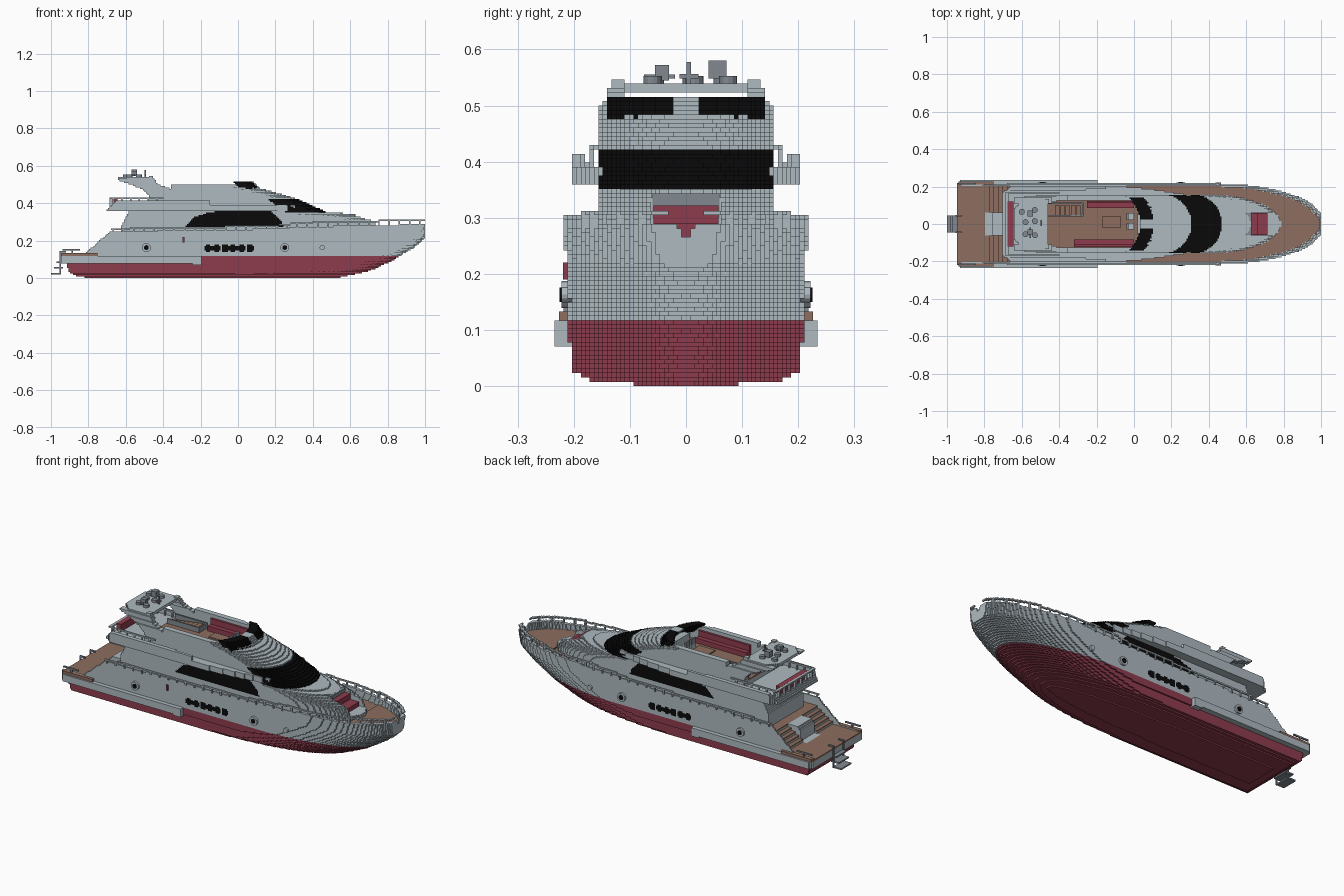
import bpy, math

cube = bpy.data.objects.get("Cube")
if cube:
    bpy.data.objects.remove(cube)

S = 2 / 256  # block size


def material(name, r, g, b):
    m = bpy.data.materials.new(name)
    m.use_nodes = True
    m.diffuse_color = (r, g, b, 1)
    m.node_tree.nodes["Principled BSDF"].inputs["Base Color"].default_value = (r, g, b, 1)
    return m


MATS = [material("pale_grey", .42, .49, .53), material("antifoul_red", .27, .045, .075),
        material("teak_brown", .27, .155, .115), material("glass_black", .003, .003, .003),
        material("dark_grey", .22, .25, .28)]
GREY, RED, TEAK, BLACK, DARK = range(5)


def lerp(pts, t):
    if t <= pts[0][0]:
        return pts[0][1]
    for (a, u), (b, v) in zip(pts, pts[1:]):
        if t <= b:
            return u + (v - u) * (t - a) / (b - a)
    return pts[-1][1]


def taper(x, nose, length, p):
    """1 on the parallel body, falling to 0 at the nose."""
    t = (x - nose + length) / length
    return 1 if t <= 0 else 0 if t >= 1 else math.sqrt(1 - t ** p)


def make_object(name, verts, faces, mats):
    me = bpy.data.meshes.new(name)
    me.from_pydata(verts, [], faces)
    for m in MATS:
        me.materials.append(m)
    me.polygons.foreach_set("material_index", mats)
    me.update()
    ob = bpy.data.objects.new(name, me)
    bpy.context.scene.collection.objects.link(ob)
    return ob


def block_part(name, x0, x1, w, z0, z1, rule):
    """Stepped block surface of every cell whose rule(x, y, z) gives a colour."""
    cells = {}
    n = math.ceil(w / S)
    for i in range(math.floor((x0 + 1) / S), math.ceil((x1 + 1) / S)):
        for k in range(max(0, math.floor(z0 / S)), math.ceil(z1 / S)):
            for j in range(-n, n):
                c = rule(-1 + (i + .5) * S, (j + .5) * S, (k + .5) * S)
                if c is not None:
                    cells[i, j, k] = c
    index, verts, faces, mats = {}, [], [], []

    def vert(p):
        if p not in index:
            index[p] = len(verts)
            verts.append((-1 + p[0] * S, p[1] * S, p[2] * S))
        return index[p]

    for axis in range(3):
        run = 1 if axis == 0 else 0          # faces are joined in strips along this axis
        other = 3 - axis - run
        for side in (-1, 1):
            def open_face(c):
                q = list(c)
                q[axis] += side
                return c in cells and tuple(q) not in cells

            def step(c, d):
                q = list(c)
                q[run] += d
                return tuple(q)

            for c, col in cells.items():
                if not open_face(c):
                    continue
                prev = step(c, -1)
                if cells.get(prev) == col and open_face(prev):
                    continue
                length = 1
                while cells.get(step(c, length)) == col and open_face(step(c, length)):
                    length += 1
                quad = []
                for a, b in ((0, 0), (length, 0), (length, 1), (0, 1)):
                    p = list(c)
                    p[run] += a
                    p[other] += b
                    p[axis] += side > 0
                    quad.append(vert(tuple(p)))
                if ((other - run) % 3 == 1) != (side > 0):
                    quad.reverse()
                faces.append(quad)
                mats.append(col)
    return make_object(name, verts, faces, mats)


def box(name, col, x0, x1, y0, y1, z0, z1):
    v = [(x, y, z) for x in (x0, x1) for y in (y0, y1) for z in (z0, z1)]
    f = [(0, 1, 3, 2), (4, 6, 7, 5), (0, 4, 5, 1), (2, 3, 7, 6), (0, 2, 6, 4), (1, 5, 7, 3)]
    return make_object(name, v, f, [col] * 6)


def disc(name, col, x, y, z, r, depth, upright=False, n=12):
    ring = [(r * math.cos(2 * math.pi * i / n), r * math.sin(2 * math.pi * i / n)) for i in range(n)]
    v = [(x + a, y + b, z + h) if upright else (x + a, y - h, z + b)
         for h in (-depth / 2, depth / 2) for a, b in ring]
    f = [(i, (i + 1) % n, (i + 1) % n + n, i + n) for i in range(n)]
    f += [tuple(reversed(range(n))), tuple(range(n, 2 * n))]
    return make_object(name, v, f, [col] * len(f))


# Hull, with bulwark, sunken decks, stern stairs and side glazing
STEM = [(0, .53), (.03, .68), (.05, .73), (.09, .82), (.12, .87), (.17, .95), (.22, 1.01), (.3, 1.02)]
BEAM = [(.004, .09), (.012, .172), (.02, .19), (.03, .203), (.075, .207), (.12, .214), (.3, .215)]
STERN = [(.004, -.82), (.012, -.87), (.03, -.905), (.075, -.915), (.08, -.945)]
SHEER = [(-.82, .132), (-.68, .25), (.1, .262), (.4, .275), (1, .288)]
DECK = [(-.62, .2), (0, .21), (.4, .24), (1, .25)]


def half_beam(x, z):
    return lerp(BEAM, z) * taper(x, lerp(STEM, z), .75 - .6 * min(z, .3), 2.2)


def deck_height(x, y):
    if x < -.8:
        return .125
    if x < -.68:
        if abs(y) < .06:
            return .2 if x > -.76 else .125
        return .125 + .0156 * math.floor((x + .8) / .024)
    return lerp(DECK, x)


def hull(x, y, z):
    a = abs(y)
    if x < lerp(STERN, z) or a > half_beam(x, z) or z > lerp(SHEER, x):
        return None
    if x < -.925 and a > .2:
        return None
    if z > .11 and a < half_beam(x + .018, z) - .014:
        d = deck_height(x, y)
        if z > d:
            return None
        if z > d - S:
            return GREY if -.8 < x < -.68 and a < .06 else TEAK
    if z < (.117 if x > -.2 else .075):
        return RED
    if a > .19 and -.18 < x < .085:
        t = ((x + .18) % .0442) / .0442
        if abs(z - .158) < .018 - (.008 if t < .2 or t > .8 else 0) and t > .08:
            return BLACK
    return GREY


block_part("hull", -.95, 1, .22, 0, .3, hull)


# Side sponsons with teak at the stern
def sponson(x, y, z):
    a = abs(y)
    if a < .2 or a > .237 - max(0, -.92 - x) or z < lerp([(-.27, .08), (-.22, .068)], x):
        return None
    if z > .117:
        return TEAK if x < -.75 and a < .225 else None
    return GREY


block_part("side_sponsons", -.945, -.2, .24, .06, .126, sponson)


# Rails along the bulwark and around the stern platform
def rail(x, y, z):
    a, s = abs(y), lerp(SHEER, x)
    if -.84 < x < -.68 or a > half_beam(x, .28) or a < half_beam(x + .012, .28) - S:
        return None
    h = .026 if x > .28 or x < -.8 else .018
    if s - S < z < s + h and (z > s + h - S or int((x + 1) / S) % 7 == 0):
        return DARK if x < -.8 else GREY
    return None


block_part("deck_rails", -.93, 1, .22, .12, .33, rail)

# Superstructure with glazing, flybridge well and bow seat recess
NOSE = [(.2, .8), (.28, .78), (.305, .76), (.33, .67), (.345, .6), (.353, .476), (.42, .325),
        (.45, .23), (.476, .14), (.492, .06)]
WINDOW = [(-.28, .28), (-.23, .325), (-.15, .355), (.17, .362), (.23, .31), (.24, .28)]


def cabin(x, y, z):
    a = abs(y)
    low = z < .352
    if a > .16 * taper(x, lerp(NOSE, z), .42 if low else .2, 2 if low else 2.5):
        return None
    if x < (-.62 + (z - .28) * .5 if z < .39 else -.48 if z < .42 else -.36):
        return None
    if x > .625 and a < .06 and z > .265:
        return None
    if -.5 < x < .06 and a < .125:
        if z > .42:
            return None
        if z > .42 - S:
            return TEAK
    if .353 < z < .42 and x > .16 + (.42 - z) * 1.4:
        return BLACK
    if a > .12 and -.28 < x < .24 and .27 < z < lerp(WINDOW, x):
        return BLACK
    return GREY


block_part("superstructure", -.62, .82, .17, .2, .495, cabin)


# Upper deck overhang with a raised lip
def overhang(x, y, z):
    w = lerp([(-.71, .165), (-.66, .2), (-.1, .205), (.1, .185), (.3, .155)], x)
    if abs(y) > w or x < -.71 + (z - .36):
        return None
    if z > .388 and (abs(y) < w - .02 and x > -.68 or x > -.15):
        return None
    return GREY


block_part("upper_deck", -.71, .3, .21, .36, .408, overhang)


def upper_rail(x, y, z):
    a = abs(y)
    if a > .175 or (a < .166 and x > -.672) or (z < .42 and int((x + 1) / S) % 6
                                                and (a > .166 or int(a / S) % 6)):
        return None
    return GREY


block_part("upper_deck_rail", -.68, -.4, .18, .39, .427, upper_rail)

# Radar arch: swept legs and a rounded top
LEG_TOP = [(-.64, .53), (-.455, .545), (-.43, .5), (-.36, .478), (-.28, .478)]
LEG_BASE = [(-.64, .522), (-.59, .505), (-.51, .475), (-.47, .43), (-.455, .37)]


def arch(x, y, z):
    a = abs(y)
    if z > .524 and a < .13 - max(0, -.59 - x) and x < -.46 and z < .541:
        return GREY
    inner = .125 - max(0, z - .48) * .3
    return GREY if inner < a < inner + .028 and lerp(LEG_BASE, x) < z < lerp(LEG_TOP, x) else None


block_part("radar_arch", -.64, -.28, .16, .37, .55, arch)


# Flybridge windscreen in two curved panes
def screen(x, y, z):
    front = .125 - 3 * y * y - (z - .47)
    if front - .05 < x < front:
        return GREY if abs(y) < .027 else BLACK
    return None


block_part("flybridge_windscreen", -.03, .13, .137, .468, .508, screen)

# Portholes and a small red side marker
for side in (-1, 1):
    for x, r in ((-.49, .024), (.25, .024), (.45, .014)):
        disc("porthole_rim", GREY, x, side * .213, .163, r, .018)
        if r > .02:
            disc("porthole_glass", BLACK, x, side * .214, .163, .013, .022)
box("side_marker", RED, -.297, -.285, -.219, -.21, .19, .22)

# Seats, tables and helm
box("bow_seat_base", RED, .655, .715, -.058, .058, .262, .29)
box("bow_seat_back", RED, .625, .66, -.058, .058, .262, .322)
box("bow_sunpad", DARK, .57, .627, -.06, .06, .3, .343)
box("aft_bench", RED, -.675, -.645, -.12, .12, .39, .43)
for name, x0, y0 in (("left_sofa", -.25, .085), ("right_sofa", -.32, -.122)):
    box(name, RED, x0, 0, y0, y0 + .038, .42, .45)
    back = y0 + .026 if y0 > 0 else y0
    box(name + "_back", RED, x0, 0, back, back + .012, .45, .482)
box("flybridge_table", TEAK, -.17, -.07, -.02, .04, .443, .451)
box("table_leg", GREY, -.125, -.115, .005, .015, .42, .443)
for y in (-.012, .04):
    box("helm_chair", GREY, -.04, 0, y - .018, y + .018, .42, .452)
    box("helm_chair_back", DARK, -.04, -.03, y - .018, y + .018, .452, .485)
box("helm_console", GREY, .02, .07, -.06, .06, .42, .48)

# Stairwell to the flybridge
for i in range(6):
    box("stair_tread", TEAK, -.45 + .028 * i, -.425 + .028 * i, .045, .1, .422, .426 + .004 * i)
for y in (.04, .108):
    box("stairwell_side", DARK, -.47, -.27, y, y + S, .42, .45)
box("stairwell_end", DARK, -.278, -.27, .04, .116, .42, .45)

# Aerials on the arch
for x, y in ((-.6, .065), (-.53, .075), (-.53, .015), (-.58, .01), (-.58, -.055), (-.53, -.06)):
    disc("aerial_dome", DARK, x, y, .546, .016, .014, True)
box("left_radar", DARK, -.57, -.54, .04, .072, .548, .58)
box("right_radar", DARK, -.57, -.54, -.055, -.03, .545, .572)
box("radar_bar", DARK, -.56, -.55, -.075, -.02, .548, .555)
box("mast", DARK, -.5, -.492, .001, .009, .535, .578)
box("mast_crossbar", DARK, -.5, -.492, -.012, .022, .548, .556)

# Boarding ladder
for x0, z in ((-1, .02), (-.985, .05), (-.97, .08)):
    box("ladder_step", DARK, x0, x0 + .05, -.045, .045, z, z + S)
for y in (-.048, .04):
    box("ladder_rail", DARK, -.955, -.947, y, y + S, .02, .145)
    box("ladder_arm", DARK, -.955, -.92, y, y + S, .137, .145)
